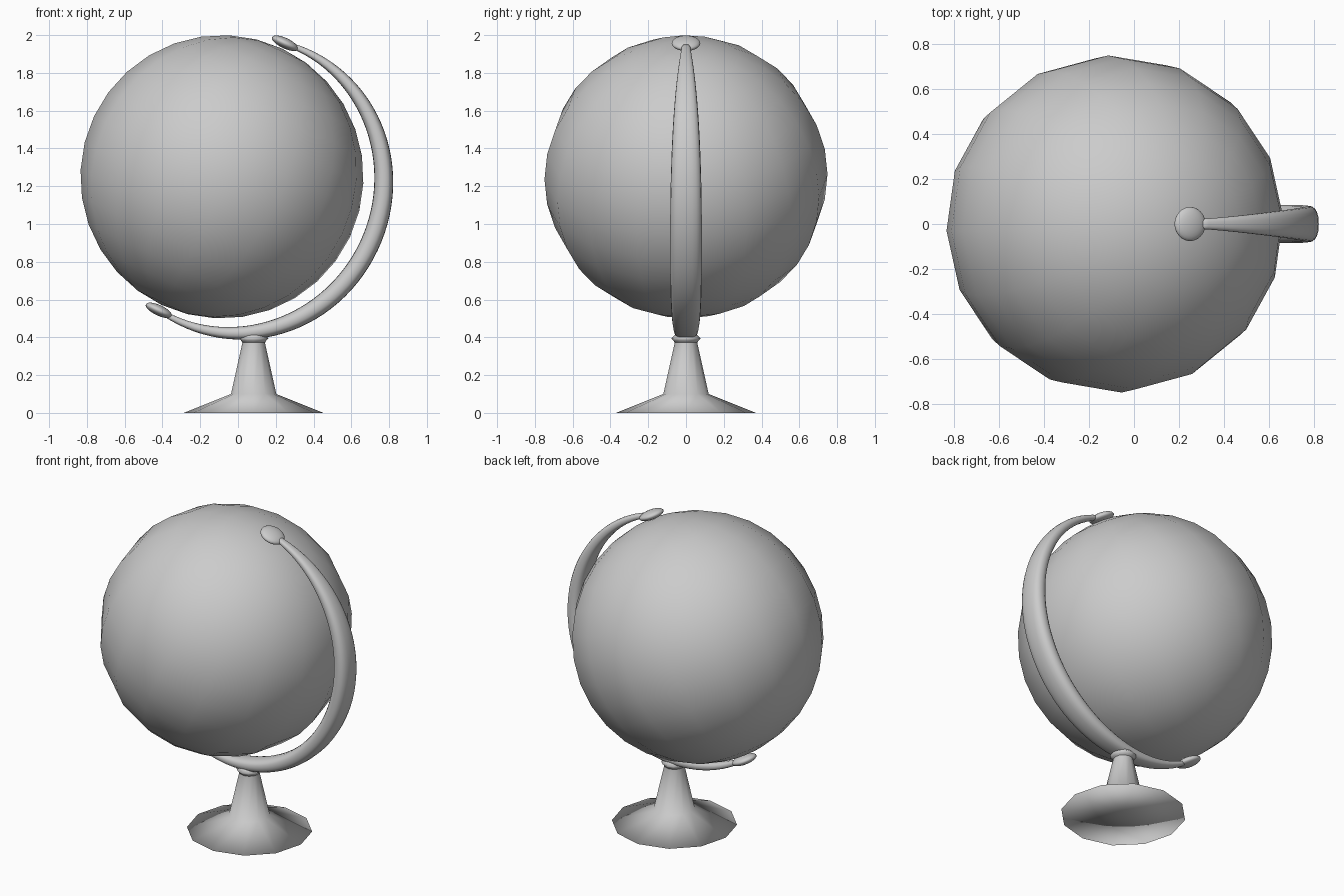
import bpy
import bmesh
from math import sin, cos, pi, radians, copysign
from mathutils import Matrix, Vector

cube = bpy.data.objects.get("Cube")
if cube:
    bpy.data.objects.remove(cube, do_unlink=True)

CENTRE = Vector((-0.085, 0, 1.25))   # middle of the globe
TILT = radians(25.3)                 # lean of the globe axis towards +x
STAND_X = 0.083

grey = bpy.data.materials.new("plain grey")
grey.use_nodes = True
grey.diffuse_color = (0.6, 0.6, 0.6, 1)
grey.node_tree.nodes["Principled BSDF"].inputs["Base Color"].default_value = (0.6, 0.6, 0.6, 1)


def finish(name, bm):
    """Turn a bmesh into a smooth grey object."""
    bmesh.ops.recalc_face_normals(bm, faces=bm.faces)
    for face in bm.faces:
        face.smooth = True
    mesh = bpy.data.meshes.new(name)
    bm.to_mesh(mesh)
    bm.free()
    mesh.materials.append(grey)
    obj = bpy.data.objects.new(name, mesh)
    bpy.context.collection.objects.link(obj)
    return obj


def bridge(bm, rings):
    """Join neighbouring closed rings of vertices with quads."""
    for a, b in zip(rings, rings[1:]):
        n = len(a)
        for i in range(n):
            bm.faces.new((a[i], a[(i + 1) % n], b[(i + 1) % n], b[i]))


def ellipsoid(name, centre, scale, segments, rings, spin=0):
    """Sphere squashed along the globe axis and tilted with it."""
    bm = bmesh.new()
    matrix = (Matrix.Translation(centre) @ Matrix.Rotation(TILT, 4, 'Y')
              @ Matrix.Rotation(spin, 4, 'Z') @ Matrix.Diagonal((*scale, 1)))
    bmesh.ops.create_uvsphere(bm, u_segments=segments, v_segments=rings,
                              radius=1, matrix=matrix)
    return finish(name, bm)


# Low-poly globe
ellipsoid("globe", CENTRE, (0.75, 0.75, 0.75), 16, 16, radians(2.5))

# Flattened pivot caps at both poles
axis = Vector((sin(TILT), 0, cos(TILT)))
for name, side in (("upper_pivot_cap", 1), ("lower_pivot_cap", -1)):
    ellipsoid(name, CENTRE + axis * 0.782 * side, (0.076, 0.076, 0.028), 24, 12)

# Half-round arm, broad in the middle and thin at the poles
bm = bmesh.new()
rings = []
STEPS, SIDES = 56, 20
for k in range(STEPS + 1):
    t = -1 + 2 * k / STEPS
    u = abs(t) * 0.97
    angle = t * 0.97 * pi / 2 - TILT
    fade = (1 - u ** 2.5) ** 1.5
    radius = 0.86 - 0.08 * u ** 2.5
    width = 0.02 + 0.064 * fade
    depth = 0.014 + 0.038 * fade
    out = Vector((cos(angle), 0, sin(angle)))
    ring = []
    for i in range(SIDES):
        a = 2 * pi * i / SIDES
        # slightly squared oval section
        r = copysign(abs(cos(a)) ** 0.8, cos(a)) * depth
        y = copysign(abs(sin(a)) ** 0.8, sin(a)) * width
        ring.append(bm.verts.new(CENTRE + out * (radius + r) + Vector((0, y, 0))))
    rings.append(ring)
bridge(bm, rings)
bm.faces.new(rings[0])
bm.faces.new(rings[-1])
finish("arm", bm)


def lathe(name, profile, sides):
    """Revolve a profile about the stand axis, closing both ends with fans."""
    bm = bmesh.new()
    rings = [[bm.verts.new((STAND_X + r * cos(2 * pi * i / sides),
                            r * sin(2 * pi * i / sides), z))
              for i in range(sides)] for r, z in profile]
    bridge(bm, rings)
    for ring, z in ((rings[0], profile[0][1]), (rings[-1], profile[-1][1])):
        hub = bm.verts.new((STAND_X, 0, z))
        for i in range(sides):
            bm.faces.new((ring[i], ring[(i + 1) % sides], hub))
    return finish(name, bm)


# Twelve-sided foot and tapering post
lathe("stand", [(0.37, 0), (0.12, 0.1), (0.06, 0.37), (0.056, 0.42)], 12)

# Small flare where the post meets the arm
lathe("post_collar", [(0.059, 0.37), (0.066, 0.382), (0.078, 0.395), (0.05, 0.42)], 12)
